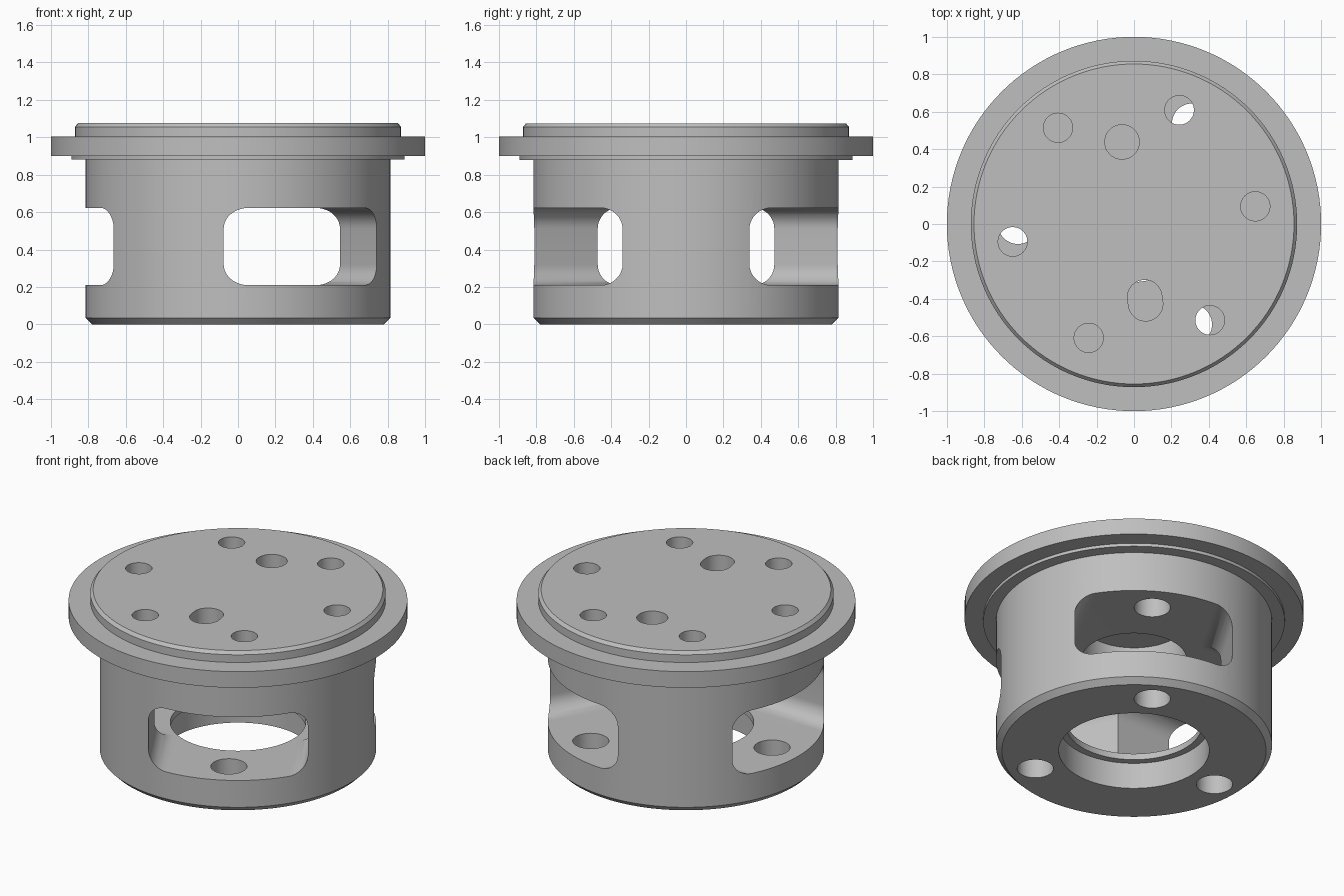
import bpy, bmesh, math
from mathutils import Matrix, Vector

cube = bpy.data.objects.get("Cube")
if cube:
    bpy.data.objects.remove(cube, do_unlink=True)

grey = bpy.data.materials.new("plain grey")
grey.use_nodes = True
grey.diffuse_color = (0.52, 0.52, 0.52, 1)
grey.node_tree.nodes["Principled BSDF"].inputs["Base Color"].default_value = grey.diffuse_color


def make_object(name, bm):
    bmesh.ops.recalc_face_normals(bm, faces=bm.faces[:])
    mesh = bpy.data.meshes.new(name)
    bm.to_mesh(mesh)
    bm.free()
    mesh.materials.append(grey)
    obj = bpy.data.objects.new(name, mesh)
    bpy.context.collection.objects.link(obj)
    return obj


def turned(name, profile, steps=128):
    """Solid of revolution from (radius, height) points, capped at both ends."""
    bm = bmesh.new()
    rings = []
    for r, z in profile:
        angles = [2 * math.pi * i / steps for i in range(steps)]
        rings.append([bm.verts.new((r * math.cos(a), r * math.sin(a), z)) for a in angles])
    for low, high in zip(rings, rings[1:]):
        for i in range(steps):
            j = (i + 1) % steps
            bm.faces.new((low[i], low[j], high[j], high[i]))
    bm.faces.new(rings[0])
    bm.faces.new(rings[-1])
    return make_object(name, bm)


def rounded_outline(half_w, half_h, radius, steps):
    """Corner-rounded rectangle outline as 2D points."""
    points = []
    for k, (sx, sy) in enumerate(((1, 1), (-1, 1), (-1, -1), (1, -1))):
        for i in range(steps + 1):
            a = math.pi / 2 * (k + i / steps)
            points.append((sx * (half_w - radius) + radius * math.cos(a),
                           sy * (half_h - radius) + radius * math.sin(a)))
    return points


def prism(name, outline, start, end, matrix):
    """Extrude a 2D outline along local z, then place it."""
    bm = bmesh.new()
    face = bm.faces.new([bm.verts.new((x, y, start)) for x, y in outline])
    grown = bmesh.ops.extrude_face_region(bm, geom=[face])["geom"]
    moved = [g for g in grown if isinstance(g, bmesh.types.BMVert)]
    bmesh.ops.translate(bm, verts=moved, vec=(0, 0, end - start))
    bmesh.ops.remove_doubles(bm, verts=bm.verts[:], dist=1e-5)
    bmesh.ops.transform(bm, matrix=matrix, verts=bm.verts[:])
    return make_object(name, bm)


def hole(distance, degrees, radius, low, high, stretch=0.0):
    """Vertical hole cutter at a polar position, optionally lengthened radially."""
    spin = Matrix.Rotation(math.radians(degrees), 4, "Z")
    place = spin @ Matrix.Translation((distance, 0, 0))
    if stretch:
        outline = rounded_outline(radius + stretch, radius, radius, 12)
    else:
        outline = [(radius * math.cos(math.tau * i / 48), radius * math.sin(math.tau * i / 48))
                   for i in range(48)]
    return prism("hole_cutter", outline, low, high, place)


def cut(target, cutter):
    mod = target.modifiers.new("cut", "BOOLEAN")
    mod.operation = "DIFFERENCE"
    mod.solver = "EXACT"
    mod.object = cutter
    bpy.context.view_layer.objects.active = target
    bpy.ops.object.modifier_apply(modifier=mod.name)
    bpy.data.objects.remove(cutter, do_unlink=True)


# Housing with chamfered foot, stepped flange and raised lid
housing = turned("flanged_housing", [
    (0.78, 0), (0.815, 0.035), (0.815, 0.88), (0.89, 0.88), (0.89, 0.9),
    (1, 0.9), (1, 1.005), (0.872, 1.005), (0.872, 1.055), (0.855, 1.075)])

# Three side windows that meet in the middle
for degrees in (60, 180, 300):
    lie_down = Matrix(((0, 0, 1, 0), (1, 0, 0, 0), (0, 1, 0, 0), (0, 0, 0, 1)))
    place = (Matrix.Translation((0, 0, 0.416)) @
             Matrix.Rotation(math.radians(degrees), 4, "Z") @ lie_down)
    cut(housing, prism("window_cutter", rounded_outline(0.472, 0.206, 0.11, 10), -0.1, 1.2, place))

# Stepped bottom bore and ceiling recess
cut(housing, turned("bore_cutter", [(0.444, -0.1), (0.444, 0.17), (0.4, 0.17), (0.4, 0.4)], 96))
cut(housing, turned("recess_cutter", [(0.31, 0.4), (0.31, 0.88)], 96))

# Wide screw passages through the floor and ceiling of each window
for degrees in (60, 180, 300):
    cut(housing, hole(0.62, degrees, 0.107, -0.1, 0.885))

# Lid holes: ring of six, one round locating hole and one slotted
TWIST = 8.3
for k in range(6):
    cut(housing, hole(0.655, TWIST + 60 * k, 0.078, 0.88, 1.2))
cut(housing, hole(0.443, TWIST + 90, 0.092, 0.88, 1.2))
cut(housing, hole(0.413, TWIST - 90, 0.092, 0.88, 1.2, 0.018))

# Smooth curved walls, crisp edges
bpy.ops.object.select_all(action="DESELECT")
housing.select_set(True)
bpy.context.view_layer.objects.active = housing
bpy.ops.object.shade_smooth_by_angle(angle=math.radians(30))
